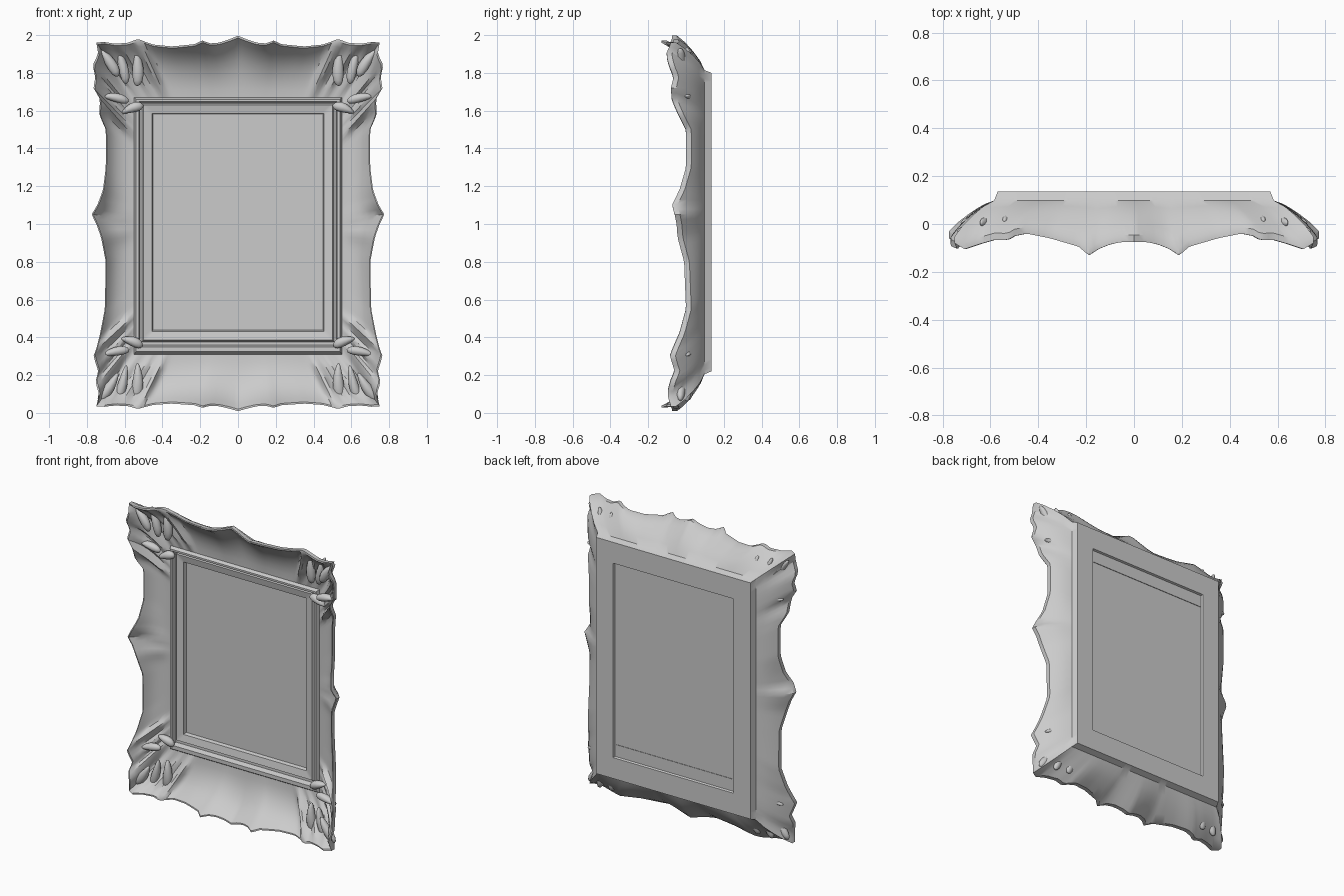
import bpy, bmesh, math
from mathutils import Vector

if "Cube" in bpy.data.objects:
    bpy.data.objects.remove(bpy.data.objects["Cube"])

N = 72                      # samples along each side
XC, ZLO, ZHI = 0.75, 0.035, 1.96   # rim corner positions

# Rim outline: along top/bottom by |x| -> (outward bulge, depth y)
TOP = [(0, .037, -.075), (.05, .016, -.075), (.1, 0, -.085), (.15, -.004, -.105), (.19, .012, -.132),
       (.23, -.008, -.095), (.35, -.02, -.06), (.45, -.01, -.04), (.5, .008, -.05), (.53, .02, -.068),
       (.58, 0, -.065), (.65, -.006, -.085), (.71, .004, -.105), (.75, 0, -.08)]
# Rim outline: along the sides by z -> (x, depth y)
SIDE = [(.035, .75, -.08), (.1, .735, -.10), (.16, .755, -.085), (.22, .74, -.06), (.3, .765, -.085),
        (.34, .75, -.07), (.42, .73, -.035), (.55, .705, 0), (.8, .70, -.01), (.93, .725, -.045),
        (1.0, .75, -.05), (1.05, .775, -.06), (1.1, .745, -.075), (1.18, .715, -.035),
        (1.3, .70, 0), (1.5, .70, 0), (1.58, .735, -.04), (1.66, .73, -.075), (1.72, .765, -.08),
        (1.78, .755, -.065), (1.84, .77, -.09), (1.9, .74, -.105), (1.96, .75, -.08)]


def interp(table, v):
    for a, b in zip(table, table[1:]):
        if v <= b[0]:
            k = max(0, (v - a[0]) / (b[0] - a[0]))
            return a[1] + (b[1] - a[1]) * k, a[2] + (b[2] - a[2]) * k
    return table[-1][1:]


def around():
    """Walk the four sides, u running 0..1 on each."""
    for side in range(4):
        for i in range(N):
            yield side, i / N


def rect(x, zlo, zhi, y):
    pts = []
    for s, u in around():
        w = x * (2 * u - 1)
        h = zlo + (zhi - zlo) * u
        pts.append(Vector([(w, y, zlo), (x, y, h), (-w, y, zhi), (-x, y, zhi + zlo - h)][s]))
    return pts


def rim():
    pts = []
    for s, u in around():
        if s in (0, 2):
            x = XC * (2 * u - 1) * (1 if s == 0 else -1)
            d, y = interp(TOP, abs(x))
            pts.append(Vector((x, y, ZLO - d * .7 if s == 0 else ZHI + d)))
        else:
            z = ZLO + (ZHI - ZLO) * (u if s == 1 else 1 - u)
            x, y = interp(SIDE, z)
            pts.append(Vector((x if s == 1 else -x, y, z)))
    return pts


def blend(a, b, t, f, relief=0.0):
    """Ring between a and b: t moves it outward, f sets depth, relief raises carved lobes."""
    out = []
    for (s, u), p, q in zip(around(), a, b):
        v = p.lerp(q, t)
        v.y = p.y + (q.y - p.y) * f
        length = 2 * XC if s in (0, 2) else ZHI - ZLO
        d = min(u, 1 - u) * length
        lobes = [(.22, .03, 1), (.13, .022, .6), (.03, .03, .5)] if s in (0, 2) else \
                [(.29, .035, 1), (.2, .025, .7), (.1, .03, .7), (.92, .06, .3)]
        v.y -= relief * sum(h * math.exp(-((d - c) / w) ** 2) for c, w, h in lobes)
        out.append(v)
    return out


def finish(name, bm, angle=35):
    bmesh.ops.recalc_face_normals(bm, faces=bm.faces)
    me = bpy.data.meshes.new(name)
    bm.to_mesh(me)
    bm.free()
    ob = bpy.data.objects.new(name, me)
    bpy.context.collection.objects.link(ob)
    bpy.ops.object.select_all(action='DESELECT')
    ob.select_set(True)
    bpy.context.view_layer.objects.active = ob
    bpy.ops.object.shade_smooth_by_angle(angle=math.radians(angle))
    return ob


# Carved frame: closed loft of rings from inner lip, over rails and cove, to rim and back
edge = rim()
back_edge = [p + Vector((0, .028, 0)) for p in edge]
cove = rect(.55, .31, 1.67, .075)
back = rect(.585, .205, 1.815, .098)
rings = [rect(.45, .44, 1.58, .105), rect(.455, .432, 1.585, .075), rect(.50, .385, 1.63, .066),
         rect(.508, .375, 1.637, .085), rect(.518, .36, 1.642, .085), rect(.525, .35, 1.648, .052),
         rect(.54, .325, 1.66, .052), cove]
rings += [blend(cove, edge, t, f, r) for t, f, r in
          [(.15, .02, .015), (.3, .07, .04), (.45, .16, .045), (.6, .30, .045), (.75, .50, .04), (.88, .78, .02)]]
rings += [blend(cove, edge, .965, 1, 0), edge, back_edge]
rings += [blend(back_edge, back, t, f) for t, f in [(.2, .3), (.45, .58), (.72, .83)]]
rings += [back, rect(.57, .22, 1.80, .135), rect(.445, .36, 1.66, .135),
          rect(.44, .365, 1.655, .122), rect(.435, .445, 1.575, .122)]
bm = bmesh.new()
vs = [[bm.verts.new(p) for p in ring] for ring in rings]
for j in range(len(vs)):
    a, b = vs[j], vs[(j + 1) % len(vs)]
    for i in range(len(a)):
        k = (i + 1) % len(a)
        bm.faces.new((a[i], a[k], b[k], b[i]))
finish("carved_frame", bm)

# Picture panel
bm = bmesh.new()
bmesh.ops.create_cube(bm, size=1)
for v in bm.verts:
    v.co = Vector((v.co.x * .91, .107 + v.co.y * .018, 1.01 + v.co.z * 1.16))
finish("picture_panel", bm)


def leaf(name, cx, y, cz, length, width, tilt):
    """Tapered carved leaf lying on the frame, mirrored to the other side."""
    bm = bmesh.new()
    bmesh.ops.create_uvsphere(bm, u_segments=10, v_segments=8, radius=1)
    for v in bm.verts:
        x, d, z = v.co
        x = x * width * (1 - .35 * z) + .25 * width * z * z
        z *= length
        v.co = (cx + x * math.cos(tilt) + z * math.sin(tilt), y + d * .028,
                cz + z * math.cos(tilt) - x * math.sin(tilt))
    ob = finish(name, bm, 50)
    m = ob.modifiers.new("mirror", 'MIRROR')
    m.use_axis = (True, False, False)


# Corner leaves: upright fluting, sideways scrolls and knots across the rails
for label, base, up in (("top", 1.96, 1), ("bottom", .035, -1)):
    at = lambda d: base - up * d
    leaf(label + "_flute_outer", .61, .005, at(.12), .10, .026, .25 * up)
    leaf(label + "_flute_inner", .53, .015, at(.13), .10, .030, .05 * up)
    leaf(label + "_scroll", .65, .005, at(.29), .075, .024, math.pi / 2 - .2 * up)
    leaf(label + "_corner_curl", .68, -.03, at(.10), .09, .028, .6 * up)
    leaf(label + "_rail_knot", .56, .045, at(.345), .06, .026, math.pi / 2 + .35 * up)
